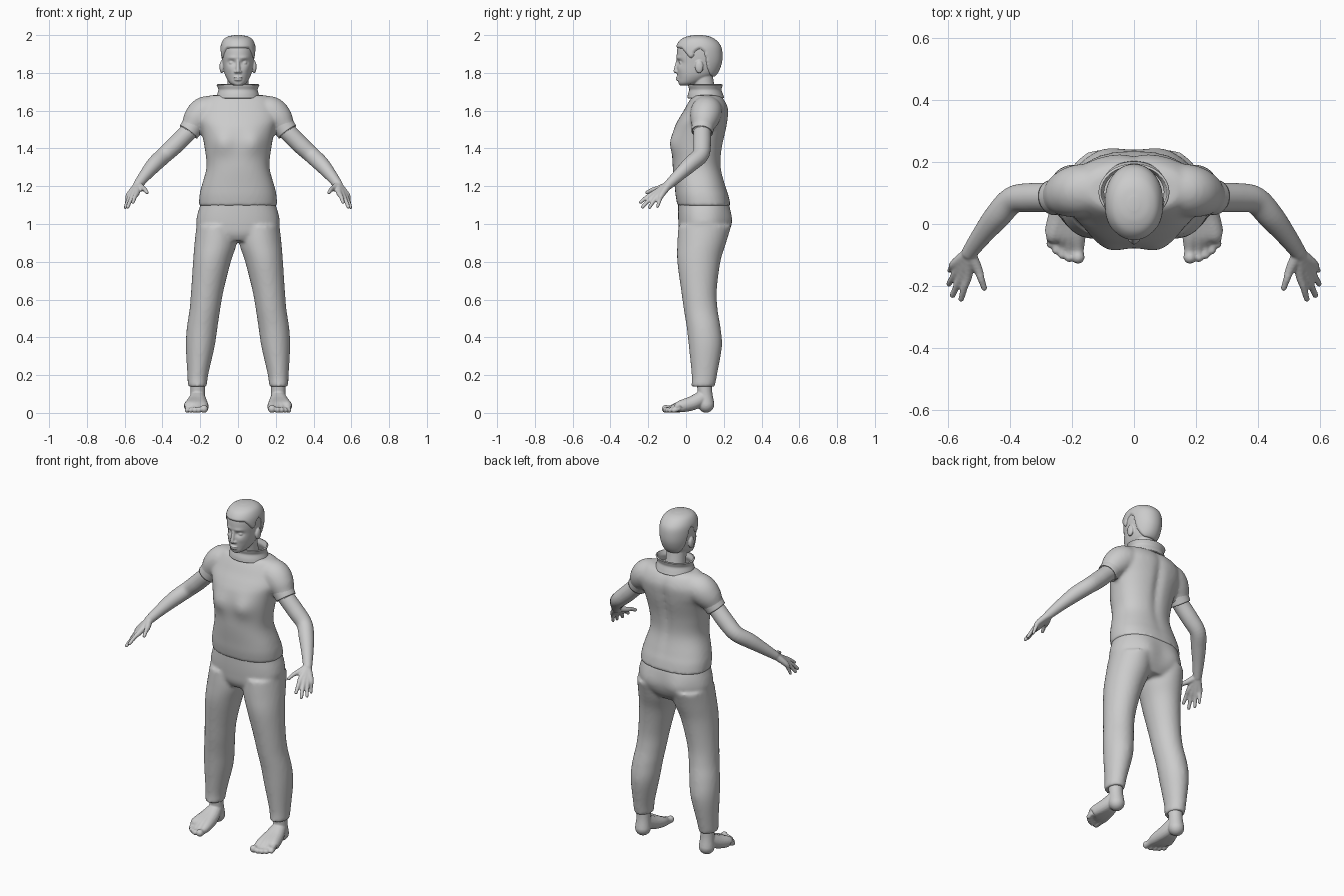
import bpy, bmesh, math
from mathutils import Vector, Matrix, Quaternion


def spline(keys, steps):
    """Catmull-Rom samples through a list of equal-length tuples."""
    k = [Vector(q) for q in keys]
    k = [2 * k[0] - k[1]] + k + [2 * k[-1] - k[-2]]
    out = []
    for i in range(1, len(k) - 2):
        a, b, c, d = k[i - 1:i + 3]
        for s in range(steps):
            t = s / steps
            out.append(0.5 * (2 * b + (c - a) * t + (2 * a - 5 * b + 4 * c - d) * t * t
                              + (3 * b - a - 3 * c + d) * t ** 3))
    return out + [k[-2]]


def skin_rings(bm, rings, caps=True):
    vs = [[bm.verts.new(p) for p in r] for r in rings]
    n = len(vs[0])
    for a, b in zip(vs, vs[1:]):
        for i in range(n):
            bm.faces.new((a[i], a[(i + 1) % n], b[(i + 1) % n], b[i]))
    if caps:
        bm.faces.new(vs[0][::-1])
        bm.faces.new(vs[-1])


def loft(bm, keys, n=48, p=2.0, steps=5, caps=True):
    """Horizontal oval rings: (z, front y, back y, half width, centre x)."""
    rings = []
    for z, yf, yb, rx, cx in spline(keys, steps):
        ring = []
        for i in range(n):
            a = 2 * math.pi * i / n
            c, s = math.cos(a), math.sin(a)
            ring.append((cx + rx * math.copysign(abs(c) ** (2 / p), c),
                         (yf + yb) / 2 + (yb - yf) / 2 * math.copysign(abs(s) ** (2 / p), s), z))
        rings.append(ring)
    skin_rings(bm, rings, caps)


def tube(bm, keys, n=16, steps=5, caps=True):
    """Round tube through (x, y, z, radius), with rounded ends."""
    pts = spline(keys, steps)
    pos = [q.xyz for q in pts]
    rings, q, last = [], Quaternion(), Vector((0, 0, 1))
    for i, c in enumerate(pos):
        t = (pos[min(i + 1, len(pos) - 1)] - pos[max(i - 1, 0)]).normalized()
        q = last.rotation_difference(t) @ q
        last = t
        rings.append([c + q @ Vector((math.cos(2 * math.pi * j / n), math.sin(2 * math.pi * j / n), 0)) * pts[i][3]
                      for j in range(n)])
    skin_rings(bm, rings, caps)
    if caps:
        for k in (0, -1):
            ball(bm, pos[k], [pts[k][3]] * 3)


def ball(bm, c, r):
    bmesh.ops.create_uvsphere(bm, u_segments=20, v_segments=12, radius=1,
                              matrix=Matrix.Translation(c) @ Matrix.Diagonal((*r, 1)))


def bump(bm, c, r, off):
    """Push nearby vertices with a soft falloff."""
    for v in bm.verts:
        d = sum(((v.co[i] - c[i]) / r[i]) ** 2 for i in range(3))
        v.co += Vector(off) * math.exp(-d)


def finish(bm, name, voxel=0, smooth=0, mirror=False, thick=0):
    bmesh.ops.recalc_face_normals(bm, faces=bm.faces)
    for f in bm.faces:
        f.smooth = True
    me = bpy.data.meshes.new(name)
    bm.to_mesh(me)
    bm.free()
    ob = bpy.data.objects.new(name, me)
    bpy.context.collection.objects.link(ob)
    if voxel:
        m = ob.modifiers.new("fuse", 'REMESH')
        m.mode, m.voxel_size, m.use_smooth_shade = 'VOXEL', voxel, True
    if smooth:
        m = ob.modifiers.new("soften", 'SMOOTH')
        m.factor, m.iterations = 0.5, smooth
    if thick:
        ob.modifiers.new("thickness", 'SOLIDIFY').thickness = thick
    if mirror:
        ob.modifiers.new("mirror", 'MIRROR').use_mirror_merge = False
    return ob


# Shirt: torso with bust and spine hollow, fused with the short sleeves
bm = bmesh.new()
loft(bm, [(1.095, -.045, .237, .207, 0), (1.15, -.055, .226, .204, 0), (1.2, -.06, .21, .193, 0),
          (1.3, -.07, .186, .167, 0), (1.4, -.07, .192, .176, 0), (1.5, -.062, .214, .195, 0),
          (1.55, -.042, .222, .212, 0), (1.6, -.012, .226, .208, 0), (1.64, .01, .214, .19, 0),
          (1.67, .03, .192, .168, 0), (1.682, .045, .165, .14, 0)], n=72, p=2.3)
for s in (-1, 1):
    bump(bm, (s * .085, -.08, 1.43), (.065, .08, .06), (0, -.026, 0))
bump(bm, (0, .23, 1.45), (.025, .08, .2), (0, -.016, 0))
for s in (-1, 1):
    tube(bm, [(s * .10, .112, 1.59, .08), (s * .17, .108, 1.592, .085), (s * .215, .098, 1.555, .077),
              (s * .245, .088, 1.512, .058)], n=28)
finish(bm, "shirt", .01, 6)

# Sleeve cuffs
bm = bmesh.new()
tube(bm, [(.222, .094, 1.54, .064), (.24, .09, 1.517, .06), (.262, .085, 1.487, .057)], n=32, caps=False)
finish(bm, "sleeve_cuff", mirror=True, thick=.006)

# Standing collar, flared at both ends
bm = bmesh.new()
loft(bm, [(1.665, .015, .195, .108, 0), (1.685, .018, .188, .102, 0), (1.71, .025, .18, .096, 0),
          (1.73, .02, .184, .102, 0), (1.74, .018, .187, .107, 0)], n=48, caps=False)
finish(bm, "collar", thick=.008)

# Trousers: hips, seat and two legs
bm = bmesh.new()
loft(bm, [(.91, -.015, .19, .12, 0), (.95, -.035, .215, .195, 0), (1.0, -.04, .228, .22, 0),
          (1.05, -.042, .23, .215, 0), (1.1, -.042, .226, .2, 0), (1.125, -.042, .215, .194, 0)], n=72, p=2.3)
for s in (-1, 1):
    bump(bm, (s * .1, .24, 1.01), (.08, .1, .08), (0, .022, 0))
    loft(bm, [(.14, .028, .153, .051, s * .215), (.2, .03, .164, .055, s * .213), (.35, .015, .19, .076, s * .2),
              (.45, .004, .183, .081, s * .19), (.55, -.012, .167, .081, s * .175),
              (.65, -.026, .163, .086, s * .162), (.8, -.046, .182, .1, s * .138),
              (.9, -.046, .212, .112, s * .118), (.99, -.04, .24, .108, s * .112)], n=40)
finish(bm, "trousers", .01, 5)

# Bare arm with hand
bm = bmesh.new()
tube(bm, [(.2, .097, 1.55, .048), (.26, .086, 1.49, .047), (.33, .085, 1.42, .047), (.39, .077, 1.365, .044),
          (.44, .025, 1.318, .042), (.49, -.037, 1.26, .033), (.53, -.092, 1.208, .025)], n=24)
wrist = (.53, -.092, 1.207)
for knuckle, tip, r in [((.535, -.165, 1.165), (.556, -.241, 1.115), .010),
                        ((.553, -.16, 1.155), (.584, -.23, 1.09), .010),
                        ((.567, -.147, 1.15), (.596, -.193, 1.088), .0095),
                        ((.577, -.128, 1.155), (.593, -.15, 1.093), .0085),
                        ((.503, -.145, 1.188), (.482, -.206, 1.167), .010)]:
    mid = Vector(knuckle).lerp(Vector(tip), .5) + Vector((0, 0, .005))
    tube(bm, [(*wrist, .021), (*knuckle, .0155), (*mid, .0115), (*tip, r)], n=14)
finish(bm, "arm", .005, 4, mirror=True)

# Bare foot: ankle, heel, instep, toes, with a flat sole
bm = bmesh.new()
tube(bm, [(.213, .095, .2, .042), (.213, .1, .11, .039), (.213, .106, .045, .044)], n=24)
for x, y, r in [(.18, -.107, .021), (.208, -.107, .016), (.23, -.098, .015), (.25, -.084, .014), (.268, -.064, .014)]:
    tube(bm, [(.213, .095, .085, .038), (.213 + (x - .213) * .4, .035, .052, .038),
              (.213 + (x - .213) * .85, -.035, .032, .03), (x, y + .025, .021, r * .9), (x, y, r, r)], n=16)
for v in bm.verts:
    v.co.z = max(v.co.z, 0)
finish(bm, "foot", .005, 2, mirror=True)

# Head and neck
skull = [(1.732, -.03, .02, .02, 0), (1.745, -.042, .07, .042, 0), (1.77, -.044, .12, .06, 0),
         (1.8, -.047, .158, .072, 0), (1.85, -.047, .18, .081, 0), (1.9, -.049, .184, .086, 0),
         (1.94, -.043, .176, .084, 0), (1.97, -.022, .15, .071, 0), (1.985, .01, .12, .048, 0),
         (1.991, .045, .085, .015, 0)]
bm = bmesh.new()
loft(bm, skull, n=80, p=2.1, steps=7)
for s in (-1, 1):
    bump(bm, (s * .034, -.04, 1.855), (.021, .04, .012), (0, .013, 0))
    bump(bm, (s * .033, -.04, 1.88), (.025, .04, .008), (0, -.005, 0))
    bump(bm, (s * .045, -.03, 1.82), (.02, .04, .018), (0, -.004, 0))
bump(bm, (0, -.045, 1.748), (.02, .03, .007), (0, .004, 0))
for s in (-1, 1):
    ball(bm, (s * .033, -.023, 1.853), (.015, .013, .010))
    ball(bm, (s * .012, -.047, 1.806), (.009, .011, .008))
    ball(bm, (s * .086, .07, 1.832), (.012, .022, .034))
tube(bm, [(0, -.042, 1.87, .008), (0, -.05, 1.835, .010), (0, -.055, 1.81, .0115)])
ball(bm, (0, -.042, 1.776), (.024, .012, .006))
ball(bm, (0, -.041, 1.764), (.021, .012, .006))
tube(bm, [(0, .108, 1.64, .062), (0, .1, 1.7, .056), (0, .09, 1.76, .055), (0, .085, 1.81, .055)], n=32)
finish(bm, "head", .004, 2)

# Short hair: raised cap with a hairline that arches over the ears
line = [(-.1, 1.935), (-.02, 1.93), (0, 1.905), (.02, 1.88), (.037, 1.88), (.048, 1.915), (.075, 1.93),
        (.098, 1.91), (.112, 1.83), (.13, 1.785), (.25, 1.76)]


def hairline(y):
    for (a, za), (b, zb) in zip(line, line[1:]):
        if y <= b:
            return za + (zb - za) * (y - a) / (b - a)
    return line[-1][1]


bm = bmesh.new()
loft(bm, skull, n=112, p=2.1, steps=10)
hidden = []
for v in bm.verts:
    t = max(0, min(1, (v.co.z - hairline(v.co.y)) / .012 + .5))
    if t == 0:
        hidden.append(v)
    v.co += (v.co - Vector((0, .07, 1.88))).normalized() * (-.008 + .017 * t * t * (3 - 2 * t))
hidden = set(hidden)
bmesh.ops.delete(bm, geom=[f for f in bm.faces if all(v in hidden for v in f.verts)], context='FACES')
finish(bm, "hair", smooth=2)
